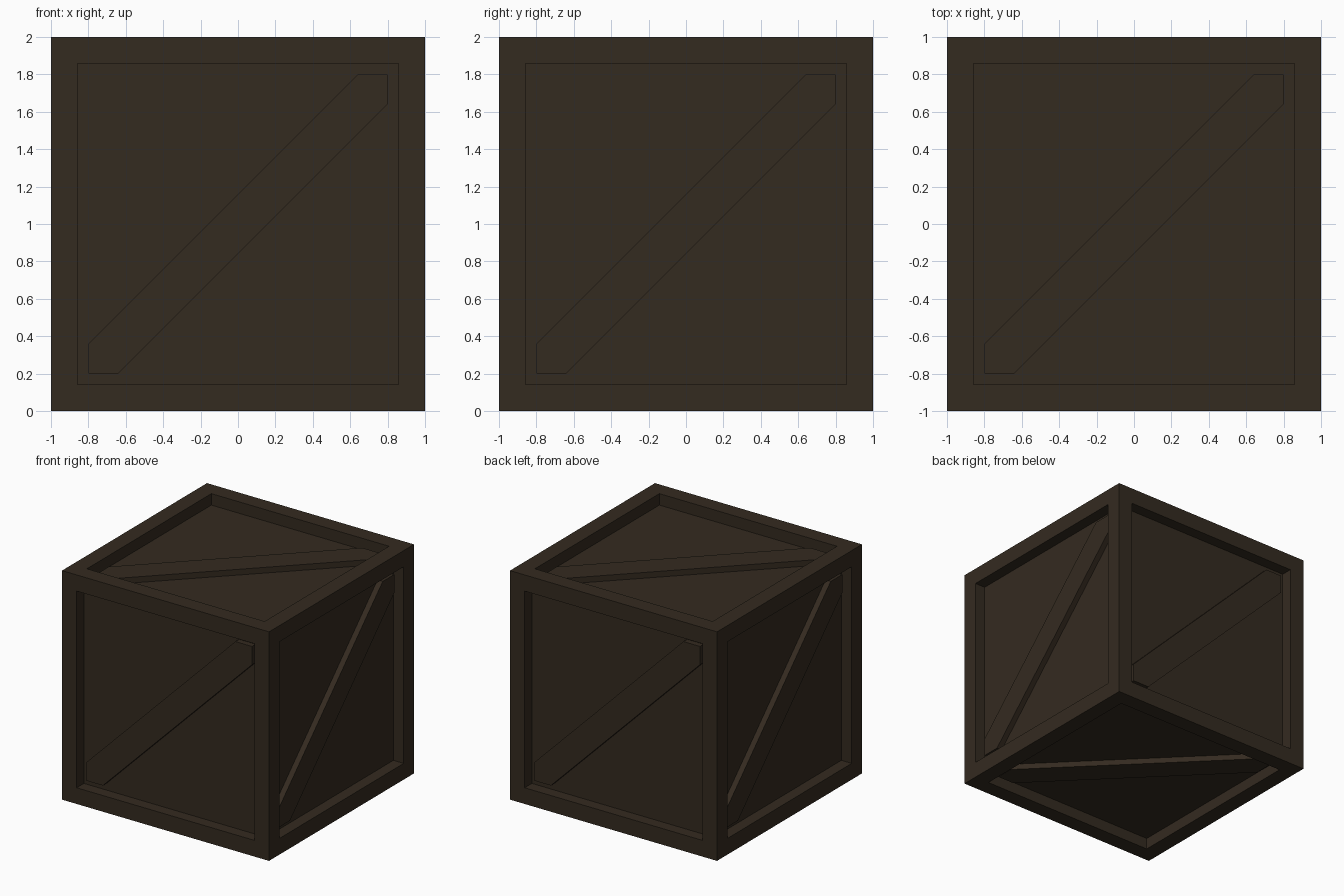
import bpy, bmesh
from mathutils import Matrix, Vector

if "Cube" in bpy.data.objects:
    bpy.data.objects.remove(bpy.data.objects["Cube"])

wood = bpy.data.materials.new("dark_wood")
wood.diffuse_color = (0.034, 0.0235, 0.0142, 1)
wood.use_nodes = True
wood.node_tree.nodes["Principled BSDF"].inputs["Base Color"].default_value = wood.diffuse_color


def add_object(name, bm):
    bmesh.ops.recalc_face_normals(bm, faces=bm.faces)
    mesh = bpy.data.meshes.new(name)
    bm.to_mesh(mesh)
    bm.free()
    mesh.materials.append(wood)
    obj = bpy.data.objects.new(name, mesh)
    bpy.context.collection.objects.link(obj)
    return obj


# Crate body: cube whose six faces are inset to a flat frame, then sunk
# straight inwards to make the panels
bm = bmesh.new()
bmesh.ops.create_cube(bm, size=2, matrix=Matrix.Translation((0, 0, 1)))
bm.normal_update()
panels = list(bm.faces)
bmesh.ops.inset_individual(bm, faces=panels, thickness=0.2, depth=0)
bm.normal_update()
for f in panels:
    n = f.normal.copy()
    sunk = bmesh.ops.extrude_discrete_faces(bm, faces=[f])["faces"][0]
    bmesh.ops.translate(bm, verts=sunk.verts, vec=-0.1 * n)
add_object("crate_body", bm)

# Diagonal braces: one flat plank per side, trimmed to the frame opening
X, Y, Z = Vector((1, 0, 0)), Vector((0, 1, 0)), Vector((0, 0, 1))
sides = {
    "front": (X, Z), "right": (Y, Z), "back": (-X, Z),
    "left": (-Y, Z), "top": (X, Y), "bottom": (X, -Y),
}
A, B = 0.8, 0.64
outline = [(-A, -A), (-B, -A), (A, B), (A, A), (B, A), (-A, -B)]
for side, (u, v) in sides.items():
    n = u.cross(v)
    bm = bmesh.new()
    face = bm.faces.new([bm.verts.new(Z + u * a + v * b + n * 0.9) for a, b in outline])
    ext = bmesh.ops.extrude_face_region(bm, geom=[face], use_keep_orig=True)
    top = [e for e in ext["geom"] if isinstance(e, bmesh.types.BMVert)]
    bmesh.ops.translate(bm, verts=top, vec=n * 0.05)
    add_object(side + "_brace", bm)
